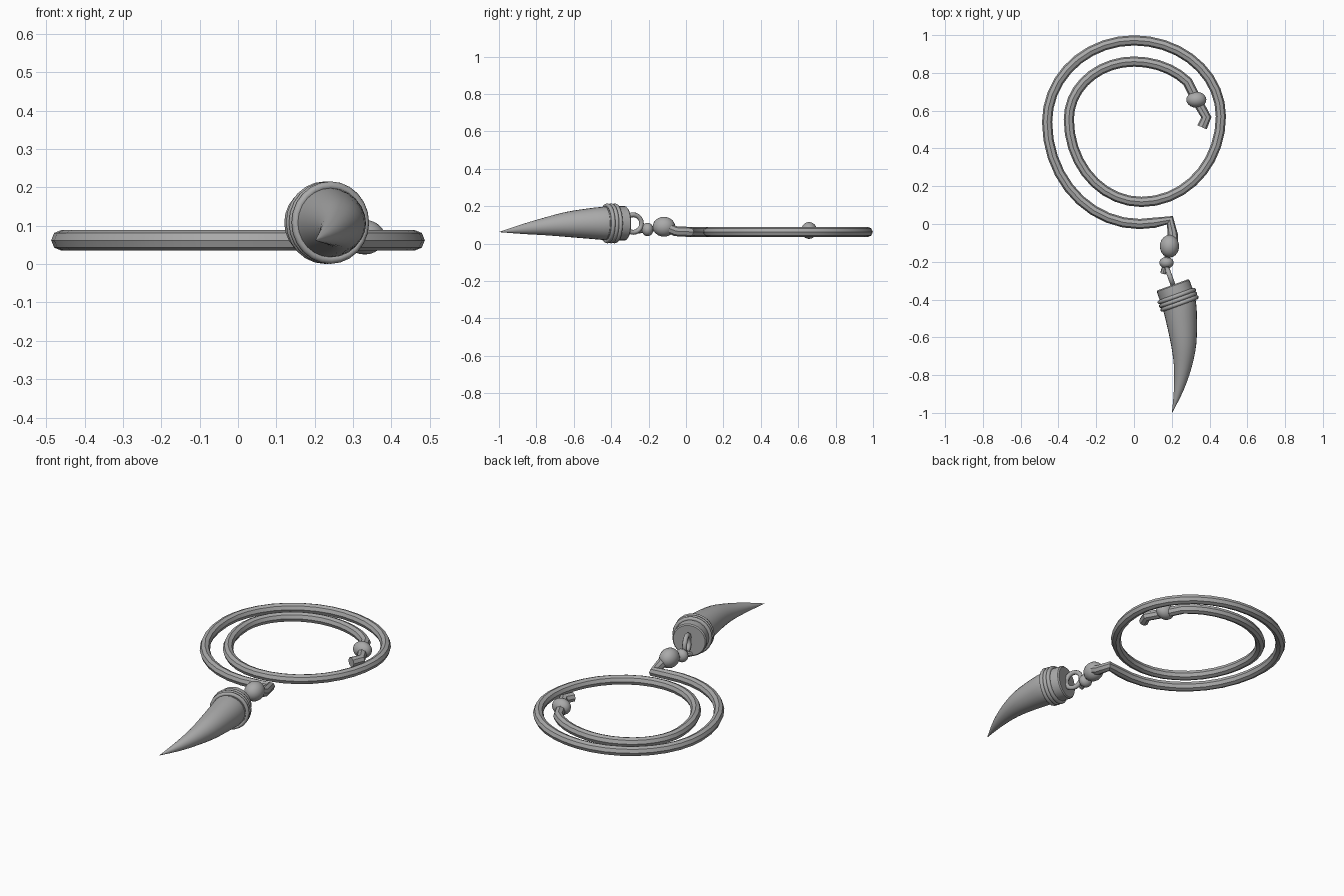
import bpy, bmesh, math
from mathutils import Vector

if "Cube" in bpy.data.objects:
    bpy.data.objects.remove(bpy.data.objects["Cube"])

grey = bpy.data.materials.new("plain grey")
grey.diffuse_color = (0.4, 0.4, 0.4, 1)
grey.use_nodes = True
grey.node_tree.nodes["Principled BSDF"].inputs["Base Color"].default_value = grey.diffuse_color


def finish(ob, name, angle=35):
    ob.name = name
    ob.data.materials.clear()
    ob.data.materials.append(grey)
    bpy.ops.object.select_all(action='DESELECT')
    ob.select_set(True)
    bpy.context.view_layer.objects.active = ob
    bpy.ops.object.shade_smooth_by_angle(angle=math.radians(angle))
    return ob


def cord(name, pts, radius):
    """Octagonal tube along a list of points."""
    cu = bpy.data.curves.new(name, 'CURVE')
    cu.dimensions = '3D'
    cu.twist_mode = 'Z_UP'
    cu.bevel_depth = radius
    cu.bevel_resolution = 2
    cu.use_fill_caps = True
    sp = cu.splines.new('POLY')
    sp.points.add(len(pts) - 1)
    for p, co in zip(sp.points, pts):
        p.co = (*co, 1)
    ob = bpy.data.objects.new(name, cu)
    bpy.context.collection.objects.link(ob)
    bpy.ops.object.select_all(action='DESELECT')
    ob.select_set(True)
    bpy.context.view_layer.objects.active = ob
    bpy.ops.object.convert(target='MESH')
    return finish(bpy.context.object, name)


def bead(name, loc, size, rot=0):
    bpy.ops.mesh.primitive_uv_sphere_add(segments=20, ring_count=12, location=loc, rotation=(0, 0, rot))
    ob = bpy.context.object
    ob.scale = size
    return finish(ob, name)


def ring(name, loc, axis, major, minor, segs=20):
    bpy.ops.mesh.primitive_torus_add(location=loc, major_radius=major, minor_radius=minor,
                                     major_segments=segs, minor_segments=8)
    ob = bpy.context.object
    ob.rotation_euler = Vector(axis).to_track_quat('Z', 'Y').to_euler()
    return finish(ob, name, 50)


def tapered(name, stations, sides=24):
    """Round sections (centre, radius) skinned together; rings face along the path."""
    bm = bmesh.new()
    loops = []
    for i, (c, r) in enumerate(stations):
        d = (stations[min(i + 1, len(stations) - 1)][0] - stations[max(i - 1, 0)][0]).normalized()
        u = d.cross(Vector((0, 0, 1))).normalized()
        v = u.cross(d)
        loops.append([bm.verts.new(c + r * (u * math.cos(a) + v * math.sin(a)))
                      for a in (2 * math.pi * k / sides for k in range(sides))])
    for a, b in zip(loops, loops[1:]):
        for k in range(sides):
            n = (k + 1) % sides
            bm.faces.new((a[k], a[n], b[n], b[k]))
    bm.faces.new(loops[0])
    bm.faces.new(loops[-1])
    bmesh.ops.recalc_face_normals(bm, faces=bm.faces)
    me = bpy.data.meshes.new(name)
    bm.to_mesh(me)
    bm.free()
    ob = bpy.data.objects.new(name, me)
    bpy.context.collection.objects.link(ob)
    return finish(ob, name)


# Coiled cord: quarter ellipses between the extreme points of the spiral
Z = 0.062
path = [(0.205, -0.10, 0.085), (0.205, -0.055, 0.066), (0.19, 0.02, Z), (0.11, 0.007, Z)]
extremes = [(0.03, 0.0), (-0.46, 0.54), (0.0, 0.972), (0.46, 0.57),
            (0.04, 0.117), (-0.345, 0.555), (0.0, 0.86), (0.37, 0.56)]
N = 9
for q, (a, b) in enumerate(zip(extremes, extremes[1:])):
    vertical = q % 2 == 0          # starts at a bottom or top point
    c = (a[0], b[1]) if vertical else (b[0], a[1])
    steps = N if q < 6 else 6
    for k in range(steps):
        t = math.pi / 2 * k / N
        path.append((c[0] + (a[0] - c[0]) * math.cos(t) + (b[0] - c[0]) * math.sin(t),
                     c[1] + (a[1] - c[1]) * math.cos(t) + (b[1] - c[1]) * math.sin(t), Z))
path += [(0.335, 0.65, Z), (0.383, 0.565, Z), (0.36, 0.512, Z)]
cord("coiled_cord", path, 0.027)

# Beads and the knotted cord end
bead("end_bead", (0.33, 0.658, 0.07), (0.053, 0.042, 0.045))
bead("large_bead", (0.188, -0.118, 0.09), (0.051, 0.06, 0.053))
bead("small_bead", (0.172, -0.205, 0.075), (0.038, 0.031, 0.036))
cord("cord_tail", [(0.19, -0.12, 0.085), (0.17, -0.205, 0.075), (0.153, -0.262, 0.068)], 0.015)

# Hanging ring set into the cap
axis = Vector((0.34, -0.94, 0)).normalized()
side = Vector((0.94, 0.34, 0))
ring("hanging_ring", (0.192, -0.282, 0.107), side, 0.047, 0.013)

# Cap and three bands round the horn base
top = Vector((0.205, -0.322, 0.108))
tapered("cap", [(top + axis * t, r) for t, r in
                ((0, 0.086), (0.006, 0.092), (0.06, 0.092), (0.12, 0.09))])
for i in range(3):
    ring("band_%d" % (i + 1), top + axis * (0.063 + 0.021 * i), axis, 0.096, 0.0115, 24)

# Curved horn, smoothed through a few measured sections
horn = [(0.225, -0.385, 0.108, 0.092), (0.24, -0.43, 0.108, 0.09), (0.252, -0.512, 0.107, 0.082),
        (0.263, -0.637, 0.102, 0.067), (0.258, -0.755, 0.091, 0.047),
        (0.237, -0.875, 0.077, 0.026), (0.202, -0.998, 0.062, 0.001)]
secs = [Vector(h) for h in horn]
fine = []
for i in range(len(secs) - 1):
    p0, p1, p2, p3 = secs[max(i - 1, 0)], secs[i], secs[i + 1], secs[min(i + 2, len(secs) - 1)]
    for k in range(3):
        t = k / 3
        fine.append(0.5 * (2 * p1 + (p2 - p0) * t + (2 * p0 - 5 * p1 + 4 * p2 - p3) * t * t
                           + (3 * p1 - p0 - 3 * p2 + p3) * t ** 3))
fine.append(secs[-1])
tapered("horn", [(f.xyz, f.w) for f in fine])
